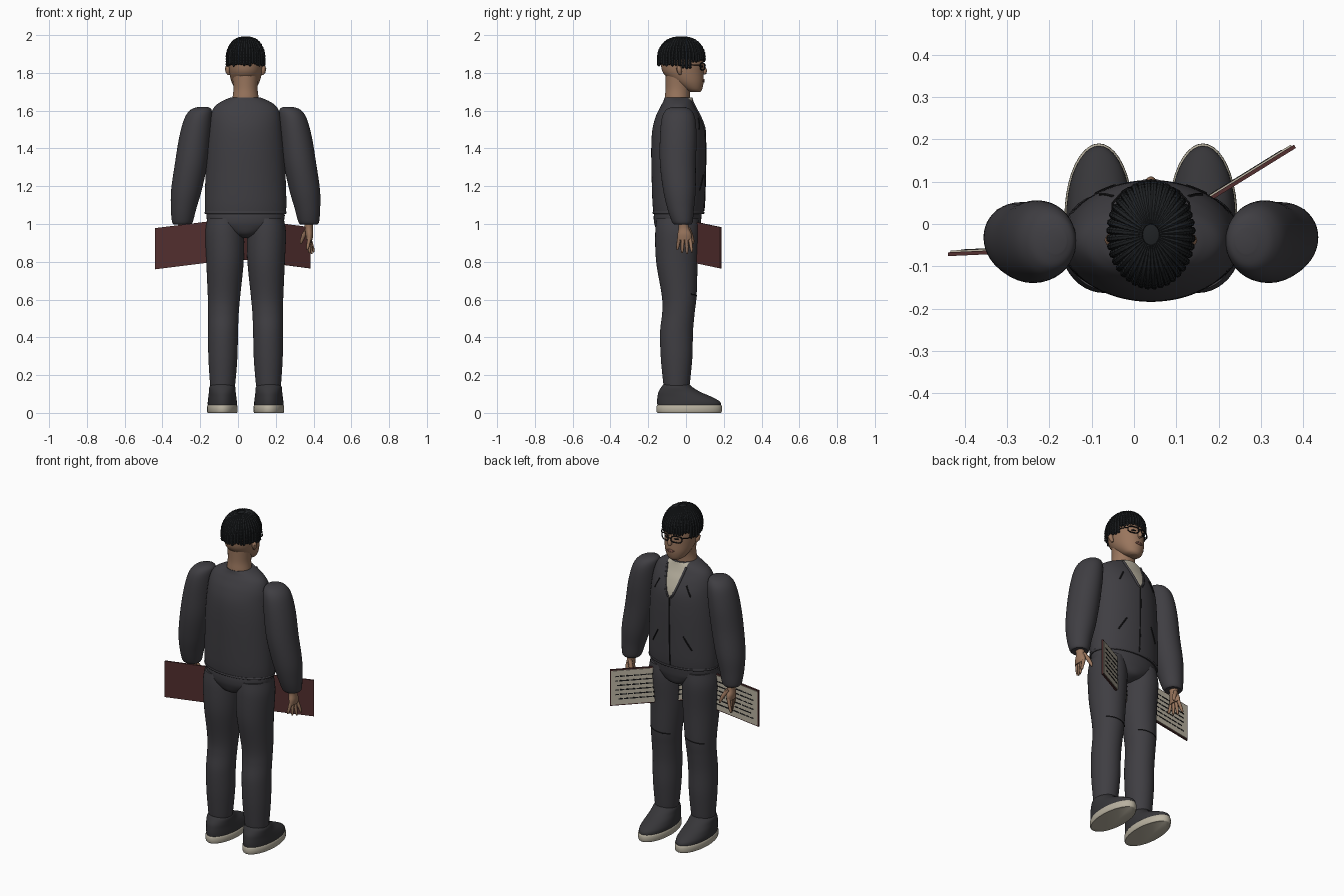
import bpy, bmesh, math, random
from mathutils import Vector

random.seed(4)
if "Cube" in bpy.data.objects:
    bpy.data.objects.remove(bpy.data.objects["Cube"], do_unlink=True)
CX = 0.04          # body centre line
made = []


def material(name, r, g, b):
    m = bpy.data.materials.new(name)
    m.use_nodes = True
    m.diffuse_color = (r, g, b, 1)
    bsdf = m.node_tree.nodes["Principled BSDF"]
    bsdf.inputs["Base Color"].default_value = (r, g, b, 1)
    bsdf.inputs["Roughness"].default_value = 0.8
    return m


SUIT = material("charcoal cloth", .05, .048, .055)
SHOE = material("dark shoe", .038, .037, .041)
HAIR = material("black hair", .014, .016, .018)
SKIN = material("brown skin", .32, .18, .11)
LIP = material("lip", .2, .09, .065)
CREAM = material("cream", .48, .44, .35)
COVER = material("maroon cover", .085, .028, .028)
TRIM = material("black trim", .01, .01, .011)


def finish(bm, name, *mats):
    bmesh.ops.recalc_face_normals(bm, faces=bm.faces)
    me = bpy.data.meshes.new(name)
    bm.to_mesh(me)
    bm.free()
    for m in mats:
        me.materials.append(m)
    ob = bpy.data.objects.new(name, me)
    bpy.context.collection.objects.link(ob)
    made.append(ob)
    return ob


def smooth(rows, k=6):
    """Catmull-Rom through rows of numbers."""
    out = []
    for i in range(len(rows) - 1):
        a, b, c, d = (rows[max(0, min(len(rows) - 1, i + j))] for j in (-1, 0, 1, 2))
        for s in range(k):
            t = s / k
            out.append([q + .5 * t * (r - p + t * (2*p - 5*q + 4*r - w + t * (3*(q - r) + w - p)))
                        for p, q, r, w in zip(a, b, c, d)])
    return out + [list(rows[-1])]


def skin_rings(bm, rings, closed=False):
    rings = [[bm.verts.new(p) for p in ring] for ring in rings]
    n = len(rings[0])
    for a, b in zip(rings, rings[1:] + (rings[:1] if closed else [])):
        for i in range(n):
            bm.faces.new((a[i], a[(i + 1) % n], b[(i + 1) % n], b[i]))
    if not closed:
        bm.faces.new(rings[0])
        bm.faces.new(rings[-1])


def loft(name, rows, *mats, side=1, n=40, k=6):
    """Stack of ovals; each row is z, x offset, y centre, x radius, y radius."""
    bm = bmesh.new()
    turn = [2 * math.pi * i / n for i in range(n)]
    skin_rings(bm, [[(CX + side * dx + rx * math.cos(a), cy + ry * math.sin(a), z) for a in turn]
                    for z, dx, cy, rx, ry in smooth(rows, k)])
    return finish(bm, name, *mats)


def tube(bm, pts, radius, n=8, closed=False):
    pts = [Vector(p) for p in pts]
    rings, u = [], None
    for i, p in enumerate(pts):
        if closed:
            t = pts[(i + 1) % len(pts)] - pts[i - 1]
        else:
            t = pts[min(i + 1, len(pts) - 1)] - pts[max(i - 1, 0)]
        t.normalize()
        u = t.orthogonal() if u is None else u - t * u.dot(t)
        u.normalize()
        v = t.cross(u)
        r = radius[i] if isinstance(radius, (list, tuple)) else radius
        rings.append([p + r * (u * math.cos(a) + v * math.sin(a))
                      for a in (2 * math.pi * j / n for j in range(n))])
    skin_rings(bm, rings, closed)


def front(rows, dx, z):
    """Point on the forward surface of a loft."""
    row = min(smooth(rows, 12), key=lambda r: abs(r[0] - z))
    return Vector((CX + dx, row[2] + row[4] * math.sqrt(max(0, 1 - (dx / row[3]) ** 2)), z))


# Jacket body, with a cream shirt opening at the front
torso = [(1.055, 0, -.04, .214, .132), (1.12, 0, -.04, .216, .138), (1.25, 0, -.04, .212, .142),
         (1.4, 0, -.04, .205, .144), (1.5, 0, -.04, .196, .138), (1.57, 0, -.042, .186, .118),
         (1.62, 0, -.042, .165, .094), (1.65, 0, -.04, .125, .08), (1.67, 0, -.04, .078, .074)]


def opening(z):
    return .06 * math.sqrt(max(0, z - 1.48) / .16)


jacket = loft("jacket_body", torso, SUIT, CREAM, n=120, k=8)
for f in jacket.data.polygons:
    c = f.center
    if c.y > 0 and f.normal.z < .9 and abs(c.x - CX) < opening(c.z):
        f.material_index = 1

bm = bmesh.new()
for s in (-1, 1):
    tube(bm, [front(torso, s * opening(z), z) for z in (1.482, 1.49, 1.51, 1.54, 1.57, 1.6, 1.63, 1.65)], .007)
finish(bm, "jacket_lapels", SUIT)

bm = bmesh.new()
tube(bm, [front(torso, 0, 1.07 + .0205 * i) for i in range(21)], .004, 6)
for s in (-1, 1):
    tube(bm, [front(torso, s * (.085 + .045 * t), 1.26 - .08 * t) for t in (0, .25, .5, .75, 1)], .004, 6)
    tube(bm, [front(torso, s * (.09 + .03 * t), 1.56 - .06 * t) for t in (0, .5, 1)], .004, 6)
finish(bm, "jacket_zip_and_pockets", TRIM)

bm = bmesh.new()
turn = [2 * math.pi * i / 64 for i in range(64)]
tube(bm, [(CX + .211 * math.cos(a), -.04 + .131 * math.sin(a), 1.06) for a in turn], .007, 8, True)
finish(bm, "jacket_hem", SUIT)

# Hips
loft("trouser_hips", [(.925, 0, -.04, .03, .05), (.945, 0, -.042, .09, .1), (.99, 0, -.045, .185, .12),
                      (1.03, 0, -.045, .206, .126), (1.07, 0, -.042, .206, .126)], SUIT)

# Limbs, built once per side
arm = [(1.62, .225, -.04, .025, .03), (1.605, .235, -.04, .055, .065), (1.56, .25, -.04, .073, .088),
       (1.46, .268, -.041, .083, .097), (1.32, .288, -.043, .086, .095), (1.18, .313, -.035, .081, .086),
       (1.08, .328, -.028, .067, .07), (1.015, .334, -.02, .056, .056), (.998, .335, -.018, .046, .046)]
leg = [(1.03, .112, -.045, .09, .11), (.95, .111, -.046, .103, .117), (.8, .109, -.048, .099, .11),
       (.62, .114, -.036, .086, .092), (.53, .117, -.04, .081, .086), (.43, .119, -.05, .079, .087),
       (.3, .12, -.05, .077, .084), (.18, .121, -.05, .069, .073), (.125, .122, -.05, .063, .066)]
shoe = [(.036, .123, .017, .077, .168), (.06, .123, .013, .077, .166), (.085, .123, -.008, .074, .143),
        (.11, .123, -.034, .071, .112), (.135, .123, -.048, .069, .084), (.15, .123, -.05, .06, .07)]
sole = [(0, .123, .017, .077, .168), (.008, .123, .017, .081, .173), (.034, .123, .017, .081, .173),
        (.042, .123, .017, .076, .168)]
palm = [(1.02, .335, -.015, .026, .028), (.98, .335, -.012, .021, .027), (.945, .338, -.008, .02, .037),
        (.915, .338, -.008, .016, .038)]
for s, side in ((1, "left"), (-1, "right")):
    loft(side + "_sleeve", arm, SUIT, side=s)
    loft(side + "_trouser_leg", leg, SUIT, side=s)
    loft(side + "_shoe", shoe, SHOE, side=s)
    loft(side + "_sole", sole, CREAM, side=s, k=2)
    loft(side + "_palm", palm, SKIN, side=s, n=20)

    bm = bmesh.new()
    for i in range(4):
        y, drop = -.036 + .019 * i, (.062, .078, .084, .074)[i]
        lean = (i - 1.5) * .007
        tube(bm, [(CX + s * (.338 + .012 * t * (i - 1)), y + lean * t, .925 - drop * t)
                  for t in (0, .4, .8, 1)], [.0105, .0095, .008, .004])
    tube(bm, [(CX + s * .33, .01, .975), (CX + s * .308, .026, .94), (CX + s * .296, .036, .91),
              (CX + s * .293, .038, .895)], [.014, .012, .009, .004])
    finish(bm, side + "_fingers", SKIN)

    bm = bmesh.new()
    for z, bend in ((.62, .012), (.13, 0)):
        row = min(smooth(leg, 12), key=lambda r: abs(r[0] - z))
        arc = [math.radians(40 + 10 * i) for i in range(11)]
        tube(bm, [(CX + s * row[1] + row[3] * math.cos(a), row[2] + row[4] * math.sin(a),
                   z + bend * math.cos(a)) for a in arc], .003, 6)
    finish(bm, side + "_leg_seams", TRIM)

# Neck and head
loft("neck", [(1.62, 0, -.045, .078, .068), (1.67, 0, -.046, .069, .066), (1.72, 0, -.042, .064, .066),
              (1.79, 0, -.035, .07, .075)], SKIN)
head = [(1.698, 0, .05, .026, .024), (1.712, 0, .036, .05, .049), (1.75, 0, .01, .073, .083),
        (1.8, 0, -.014, .086, .107), (1.85, 0, -.021, .09, .112), (1.9, 0, -.025, .088, .108),
        (1.95, 0, -.025, .066, .082), (1.975, 0, -.025, .03, .04)]
loft("head", head, SKIN)

bm = bmesh.new()
tube(bm, [(CX, .086, 1.85), (CX, .094, 1.83), (CX, .1, 1.812), (CX, .097, 1.8), (CX, .09, 1.794)],
     [.006, .009, .0125, .012, .005], 12)
finish(bm, "nose", SKIN)

bm = bmesh.new()
for dz in (-.004, .004):
    tube(bm, [front(head, dx, 1.758 + dz * (1 - abs(dx) / .026)) for dx in (-.026, -.013, 0, .013, .026)],
         [.002, .005, .006, .005, .002])
finish(bm, "lips", LIP)

bm = bmesh.new()
for s in (-1, 1):
    tube(bm, [(CX + s * .088, -.03, 1.79), (CX + s * .094, -.034, 1.805), (CX + s * .096, -.038, 1.825),
              (CX + s * .092, -.036, 1.84)], [.006, .012, .014, .006])
finish(bm, "ears", SKIN)

bm = bmesh.new()
for s in (-1, 1):
    tube(bm, [front(head, s * dx, 1.834) for dx in (.022, .03, .038, .046)], [.002, .005, .005, .002])
finish(bm, "eyes", TRIM)

# Glasses
bm = bmesh.new()
for s in (-1, 1):
    rim = [(math.cos(a), math.sin(a)) for a in turn[::2]]
    tube(bm, [(CX + s * .038 + .029 * math.copysign(abs(c) ** .7, c), .1 - .012 * (1 + s * c),
               1.834 + .019 * math.copysign(abs(q) ** .7, q)) for c, q in rim], .0035, 6, True)
    tube(bm, [(CX + s * .066, .077, 1.842), (CX + s * .09, .05, 1.842), (CX + s * .095, -.035, 1.838)], .003, 6)
tube(bm, [(CX - .01, .1, 1.838), (CX, .104, 1.841), (CX + .01, .1, 1.838)], .003, 6)
finish(bm, "glasses", TRIM)

# Hair: a close cap under radiating braids
dome = [(1.88 + .107 * math.cos(t), 0, -.025, .092 * math.sin(t), .116 * math.sin(t))
        for t in (math.radians(d) for d in (90, 75, 60, 45, 30, 15, 4))]
loft("hair_cap", [(1.868, 0, -.027, .09, .112)] + dome, HAIR, k=3)
bm = bmesh.new()
COUNT = 40
for i in range(COUNT):
    a = 2 * math.pi * (i + .5) / COUNT
    end = 1.83 - .012 * math.sin(a)
    if math.sin(a) > .45:
        end = 1.862
    end += random.uniform(-.008, .006)
    path = []
    for j in range(20):
        t = math.radians(12 + 78 * j / 19)
        path.append((CX + .097 * math.sin(t) * math.cos(a), -.025 + .121 * math.sin(t) * math.sin(a),
                     1.88 + .112 * math.cos(t)))
    x, y, z = path[-1]
    steps = max(2, round((z - end) / .007))
    path += [(x, y, z + (end - z) * (j + 1) / steps) for j in range(steps)]
    radii = [(.0085 + .0013 * (-1) ** j) * min(1, .35 + j / 10) for j in range(len(path))]
    radii[-1] = .003
    tube(bm, path, radii, 7)
finish(bm, "hair_braids", HAIR)


# Open book: two covers meeting at a spine, pages on the forward side
def slab(bm, u, n, u0, u1, v0, v1, d0, d1):
    base, up = Vector((0, -.05, .815)), Vector((0, 0, .218))
    skin_rings(bm, [[base + u * a + up * b + n * d for a, b in ((u0, v0), (u1, v0), (u1, v1), (u0, v1))]
                    for d in (d0, d1)])


for u, side in ((Vector((.38, .235, -.05)), "left"), (Vector((-.44, -.02, -.055)), "right")):
    n = u.cross(Vector((0, 0, 1))).normalized()
    n *= 1 if n.y > 0 else -1
    bm = bmesh.new()
    slab(bm, u, n, 0, 1, 0, 1, -.006, .003)
    finish(bm, side + "_book_cover", COVER)
    bm = bmesh.new()
    slab(bm, u, n, .01, .985, .03, .97, .002, .007)
    finish(bm, side + "_book_page", CREAM)
    bm = bmesh.new()
    for row in range(6):
        v, p = .17 + .125 * row, .08
        while p < .9:
            w = random.uniform(.05, .13)
            slab(bm, u, n, p, min(p + w, .93), v, v + .03, .006, .0085)
            p += w + .012
    finish(bm, side + "_book_text_lines", TRIM)

# Shading
for ob in bpy.context.selected_objects:
    ob.select_set(False)
for ob in made:
    ob.select_set(True)
bpy.context.view_layer.objects.active = made[0]
bpy.ops.object.shade_smooth_by_angle(angle=math.radians(45))
